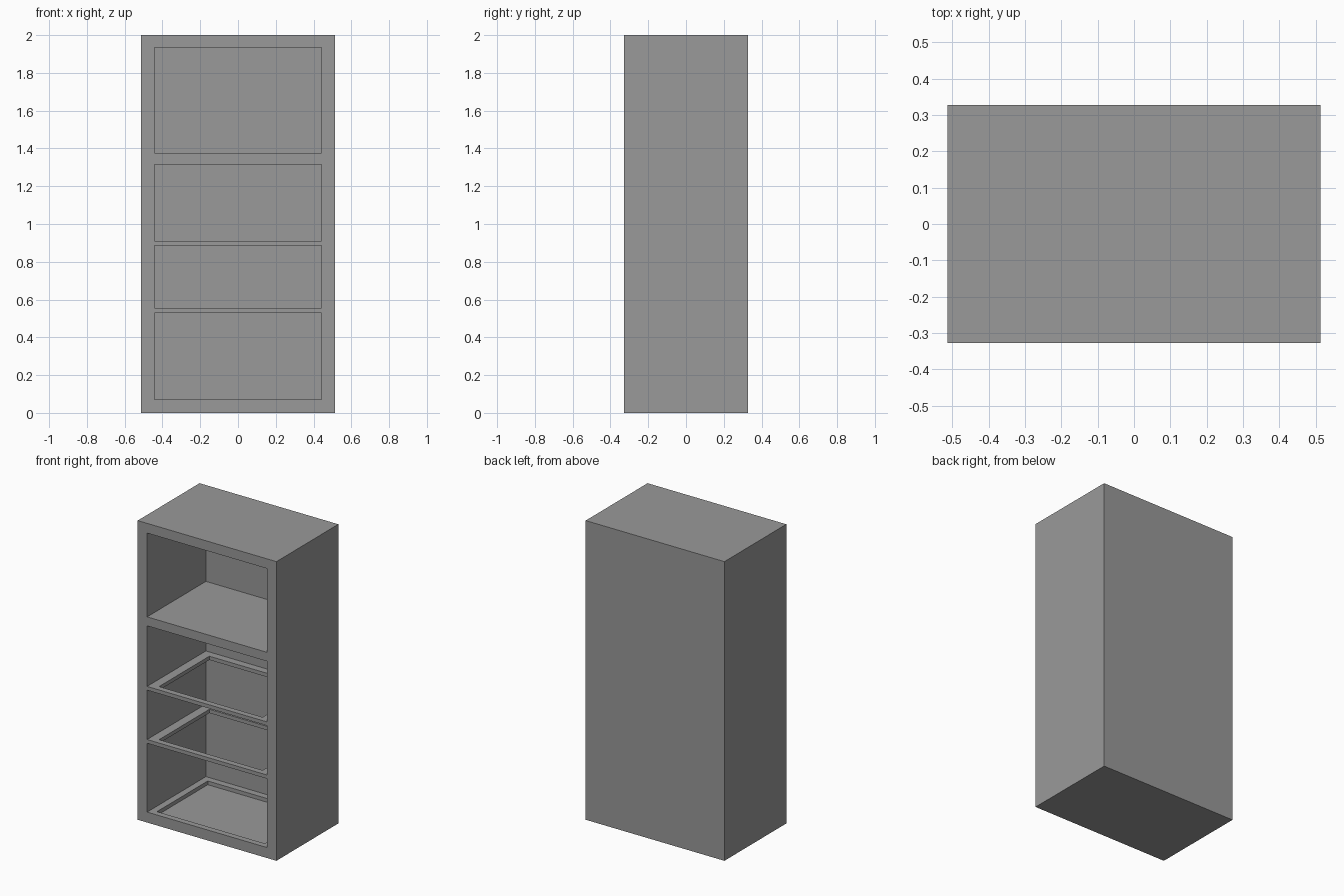
import bpy

old = bpy.data.objects.get("Cube")
if old:
    bpy.data.objects.remove(old, do_unlink=True)

# Overall sizes
HALF_W, HALF_D, HEIGHT = 0.513, 0.327, 2.0
INNER_W, BACK = 0.443, 0.294
SHELF = 0.025

# Single flat colour
grey = bpy.data.materials.new("mid grey")
grey.use_nodes = True
colour = (0.32, 0.32, 0.32, 1)
grey.diffuse_color = colour
grey.node_tree.nodes["Principled BSDF"].inputs["Base Color"].default_value = colour


def box(name, x, y0, y1, z0, z1):
    """Box centred on x = 0 with half width x."""
    bpy.ops.mesh.primitive_cube_add(size=1, location=(0, (y0 + y1) / 2, (z0 + z1) / 2))
    ob = bpy.context.object
    ob.name = name
    ob.scale = (2 * x, y1 - y0, z1 - z0)
    bpy.ops.object.transform_apply(location=True, rotation=False, scale=True)
    ob.data.materials.append(grey)
    return ob


def cut(target, *size):
    """Carve a box out of the target and discard the cutter."""
    cutter = box("cutter", *size)
    cutter.hide_render = True
    mod = target.modifiers.new("cut", "BOOLEAN")
    mod.operation = "DIFFERENCE"
    mod.solver = "EXACT"
    mod.object = cutter
    bpy.context.view_layer.objects.active = target
    bpy.ops.object.modifier_apply(modifier=mod.name)
    bpy.data.objects.remove(cutter, do_unlink=True)


# Cabinet carcass
cabinet = box("cabinet_body", HALF_W, -HALF_D, HALF_D, 0, HEIGHT)

# Open compartments, bottom to top
for low, high in ((0.07, 0.53), (0.555, 0.885), (0.91, 1.315), (1.375, 1.935)):
    cut(cabinet, INNER_W, -HALF_D - 0.1, BACK, low, high)

# Open frames in the two thin shelves
for low in (0.53, 0.885):
    cut(cabinet, INNER_W - 0.06, -HALF_D + 0.04, BACK - 0.05, low - 0.02, low + SHELF + 0.02)

# Shallow recess in the floor
cut(cabinet, INNER_W - 0.045, -HALF_D + 0.04, BACK - 0.045, 0.045, 0.1)
